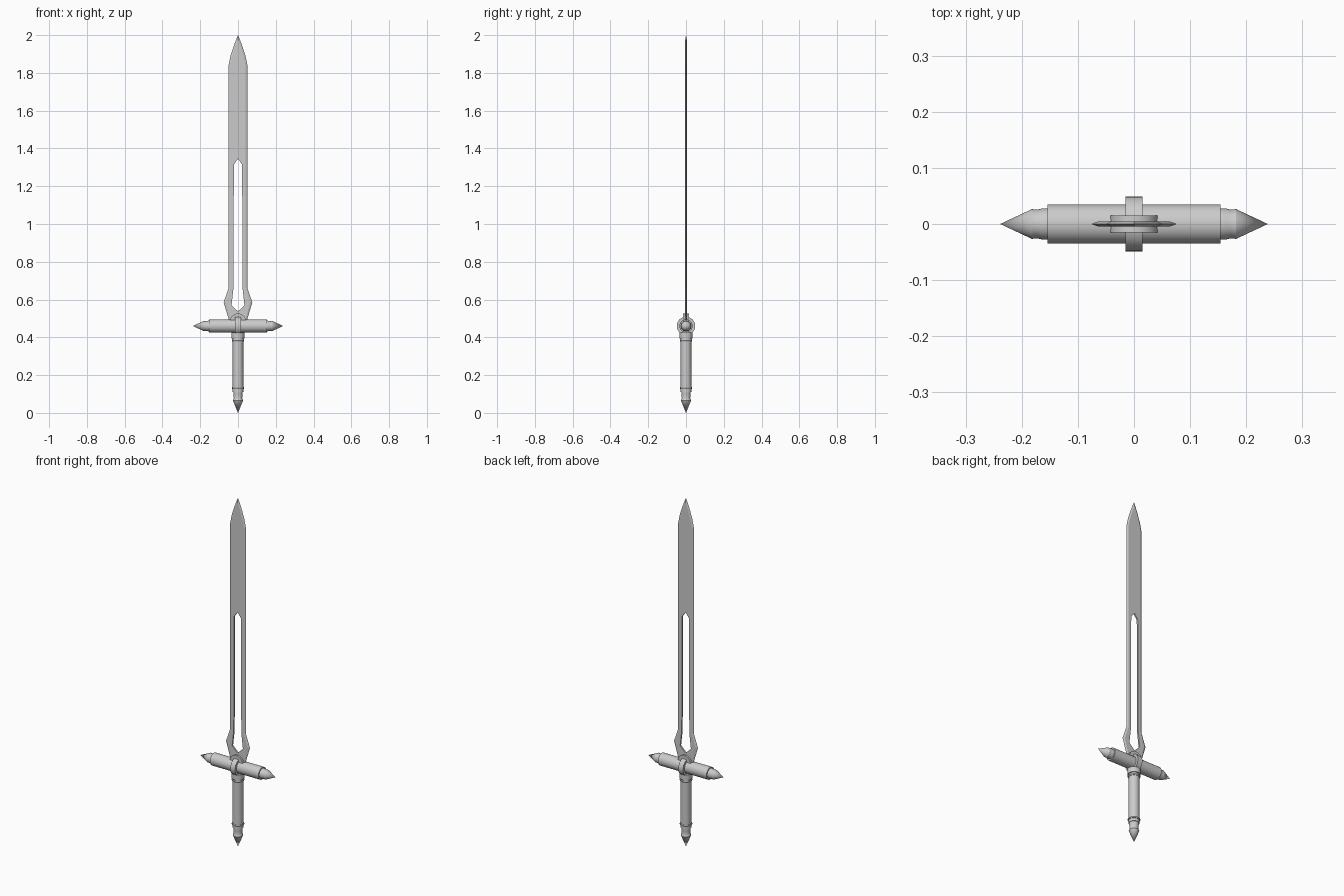
import bpy, bmesh, math
from mathutils import Matrix

if "Cube" in bpy.data.objects:
    bpy.data.objects.remove(bpy.data.objects["Cube"])


def finish(name, bm, smooth=True):
    bmesh.ops.remove_doubles(bm, verts=bm.verts, dist=1e-6)
    bmesh.ops.recalc_face_normals(bm, faces=bm.faces)
    mesh = bpy.data.meshes.new(name)
    bm.to_mesh(mesh)
    bm.free()
    obj = bpy.data.objects.new(name, mesh)
    bpy.context.collection.objects.link(obj)
    if smooth:
        bpy.ops.object.select_all(action='DESELECT')
        obj.select_set(True)
        bpy.context.view_layer.objects.active = obj
        bpy.ops.object.shade_smooth_by_angle(angle=math.radians(30))
    return obj


def lathe(name, profile, matrix=Matrix(), sides=32):
    """Spin (radius, height) points around z, then place with the matrix."""
    bm = bmesh.new()
    verts = [bm.verts.new((r, 0, z)) for r, z in profile]
    edges = [bm.edges.new(p) for p in zip(verts, verts[1:])]
    bmesh.ops.spin(bm, geom=verts + edges, cent=(0, 0, 0), axis=(0, 0, 1),
                   angle=math.tau, steps=sides, use_merge=True)
    bmesh.ops.transform(bm, matrix=matrix, verts=bm.verts)
    return finish(name, bm)


# Blade: matching outer, bevel and slot lines for the right half
edge = [(0, 2.0), (.022, 1.945), (.04, 1.89), (.05, 1.84), (.05, 1.33), (.05, .66),
        (.076, .585), (.046, .485)]
ridge = [(0, 1.975), (.016, 1.935), (.032, 1.88), (.041, 1.835), (.041, 1.33), (.041, .66),
         (.064, .585), (.038, .485)]
slot_r = [(0, 1.345), (.022, 1.315), (.024, .66), (.034, .57), (0, .537)]
T = .0045
bm = bmesh.new()
for sx in (1, -1):
    def line(pts, y):
        return [bm.verts.new((sx * x, y, z)) for x, z in pts]
    rim = line(edge, 0)
    slots = []
    for y in (-T, T):
        r, s = line(ridge, y), line(slot_r, y)
        bottom = bm.verts.new((0, y, .485))
        for i in range(len(rim) - 1):
            bm.faces.new((rim[i], rim[i + 1], r[i + 1], r[i]))
        bm.faces.new((s[0], r[0], r[1], r[2], r[3], r[4], s[1]))
        bm.faces.new((s[1], r[4], r[5], s[2]))
        bm.faces.new((s[2], r[5], r[6], s[3]))
        bm.faces.new((s[3], r[6], r[7], bottom, s[4]))
        slots.append(s)
    for i in range(len(slot_r) - 1):
        bm.faces.new((slots[0][i], slots[0][i + 1], slots[1][i + 1], slots[1][i]))
finish("blade", bm, smooth=False)

# Round socket that holds the blade root
lathe("blade_socket", [(0, -.015), (.043, -.015), (.043, .015), (0, .015)],
      Matrix.Translation((0, 0, .483)) @ Matrix.Rotation(math.pi / 2, 4, 'X'))

# Crossguard: one turned bar with pointed ends
half = [(.035, .154), (.028, .154), (.0275, .165), (.0255, .172), (.0265, .182), (0, .2385)]
bar = [(r, -z) for r, z in reversed(half)] + half
along_x = Matrix.Translation((0, 0, .46)) @ Matrix.Rotation(math.pi / 2, 4, 'Y')
lathe("crossguard", bar, along_x)
lathe("crossguard_band", [(.03, -.015), (.049, -.015), (.049, .015), (.03, .015), (.03, -.015)],
      along_x)

# Grip, collars and pommel
lathe("grip", [(0, .11), (.028, .11), (.028, .41), (0, .41)])
lathe("grip_collar", [(0, .395), (.034, .395), (.034, .425), (0, .425)])
for name, z in (("upper_ring", .383), ("lower_ring", .131)):
    lathe(name, [(.02, z - .005), (.031, z - .005), (.033, z), (.031, z + .005), (.02, z + .005)])
lathe("pommel", [(0, .112), (.025, .112), (.024, .095), (.022, .078), (.027, .066), (0, 0)])
